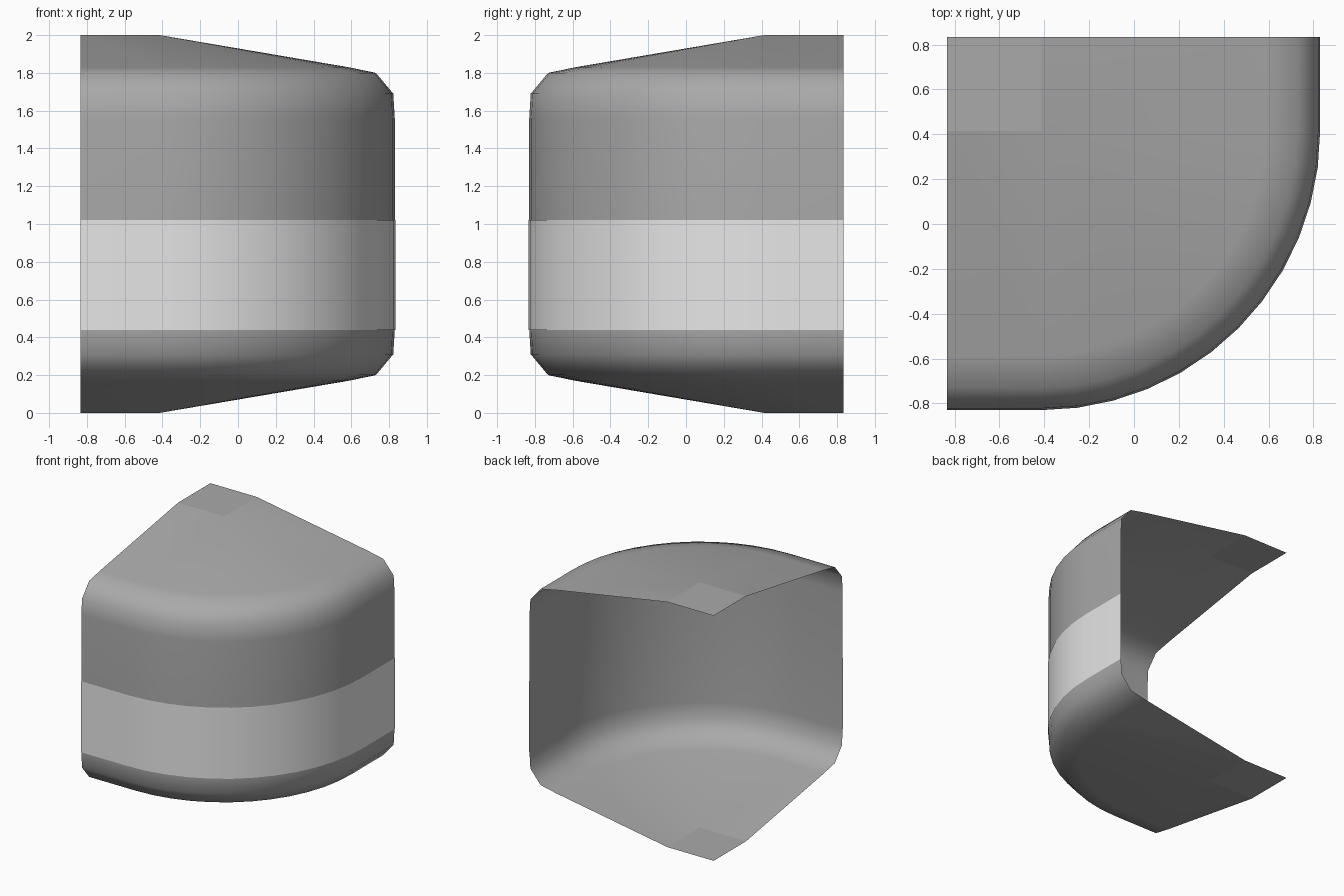
import bpy, bmesh, math

cube = bpy.data.objects.get("Cube")
if cube:
    bpy.data.objects.remove(cube, do_unlink=True)

HALF = 0.833      # half of the footprint
PIVOT = 0.415     # corner arc is centred on (-PIVOT, PIVOT)
SEGMENTS = 12


def make_material(name, value):
    mat = bpy.data.materials.new(name)
    mat.use_nodes = True
    color = (value, value, value, 1)
    mat.diffuse_color = color
    mat.node_tree.nodes["Principled BSDF"].inputs["Base Color"].default_value = color
    return mat


def corner_row(r, z):
    """Straight run, quarter arc, straight run at distance r from the pivot."""
    row = [(-HALF, PIVOT - r, z)]
    for i in range(SEGMENTS + 1):
        a = math.pi / 2 * (i / SEGMENTS - 1)
        row.append((-PIVOT + r * math.cos(a), PIVOT + r * math.sin(a), z))
    row.append((-PIVOT + r, HALF, z))
    return row


def make_sheet(name, profile, mat, caps=()):
    """Sweep a profile of (radius, height), listed top down, round the corner."""
    bm = bmesh.new()
    rows = [[bm.verts.new(p) for p in corner_row(r, z)] for r, z in profile]
    for top, low in zip(rows, rows[1:]):
        for i in range(len(top) - 1):
            bm.faces.new((top[i], low[i], low[i + 1], top[i + 1]))
    # Flat square at the inner corner of each end
    for z in caps:
        pts = [(-HALF, PIVOT), (-PIVOT, PIVOT), (-PIVOT, HALF), (-HALF, HALF)]
        if z < 1:
            pts.reverse()
        face = bm.faces.new([bm.verts.new((x, y, z)) for x, y in pts])
    bmesh.ops.remove_doubles(bm, verts=bm.verts, dist=0.0001)
    for face in bm.faces:
        face.smooth = True
    # Crisp border where the flat squares meet the slopes
    for edge in bm.edges:
        if caps and all(v.co.z in caps for v in edge.verts):
            edge.smooth = False
    mesh = bpy.data.meshes.new(name)
    bm.to_mesh(mesh)
    bm.free()
    mesh.materials.append(mat)
    obj = bpy.data.objects.new(name, mesh)
    bpy.context.collection.objects.link(obj)
    return obj


body_grey = make_material("mid grey", 0.4)
band_grey = make_material("light grey", 0.8)

# Open shell: sloped lid, rounded shoulder and wall, mirrored below
upper = [(0, 2.0), (1.0, 1.83), (1.145, 1.8), (1.237, 1.69), (1.245, 1.56)]
lower = [(r, 2 - z) for r, z in reversed(upper)]
make_sheet("corner_shell", upper + lower, body_grey, caps=(2.0, 0.0))

# Thin light band laid on the outside of the wall
make_sheet("wall_band", [(1.248, 1.02), (1.248, 0.44)], band_grey)
